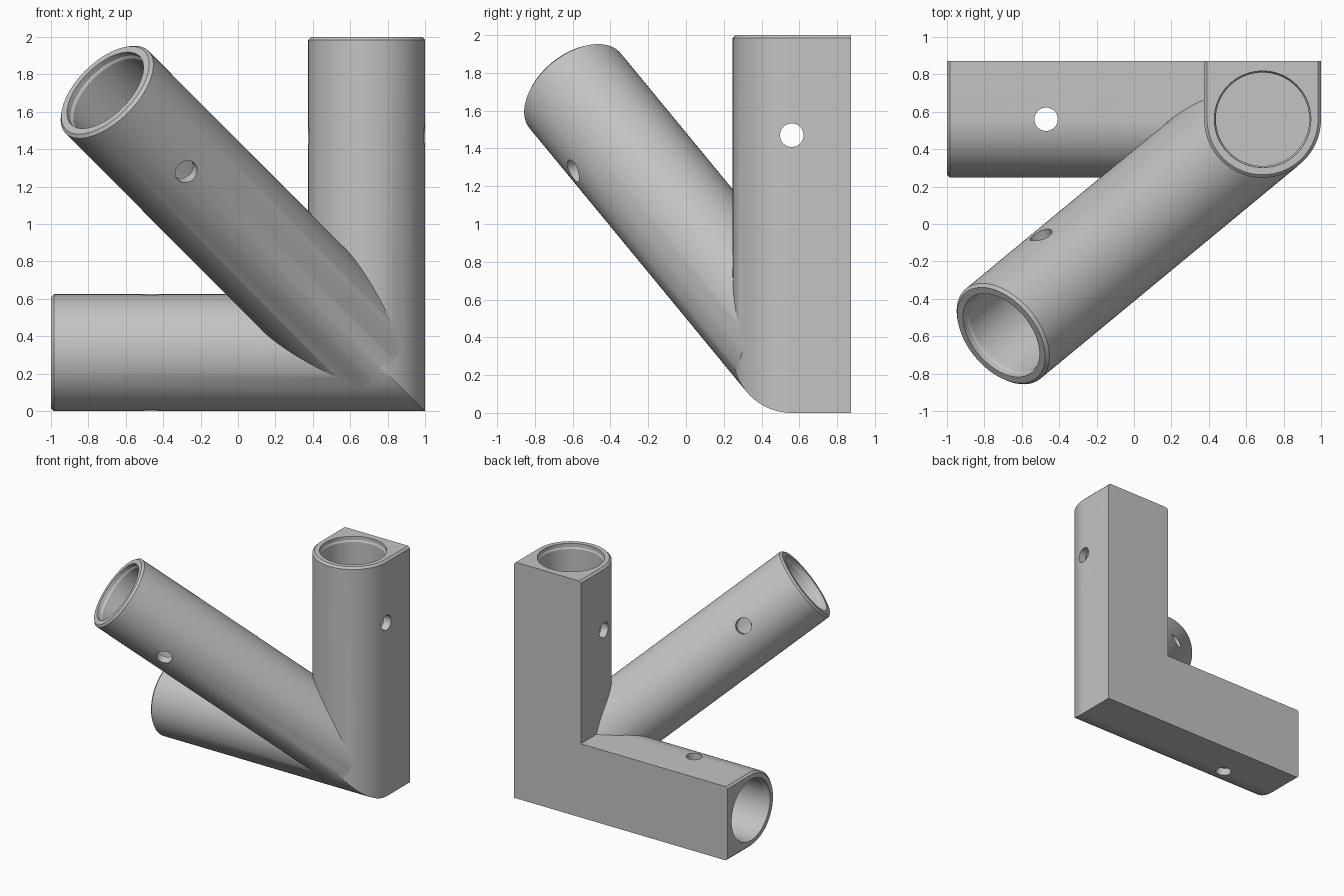
import bpy, bmesh, math
from mathutils import Vector

cube = bpy.data.objects.get("Cube")
if cube:
    bpy.data.objects.remove(cube, do_unlink=True)

R, BORE, PIN = 0.3125, 0.25, 0.0625      # outer, socket and pin radii
CHAMFER, DEPTH, PIN_SETBACK = 0.016, 1.05, 0.53
CORNER = Vector((1 - R, 0.56, R))        # where the three axes meet
BACK = CORNER.y + R

grey = bpy.data.materials.new("light grey")
grey.use_nodes = True
colour = (0.55, 0.55, 0.55, 1)
grey.diffuse_color = colour
grey.node_tree.nodes["Principled BSDF"].inputs["Base Color"].default_value = colour


def loft(name, rings):
    """Skin a list of equal-length point rings and cap both ends."""
    bm = bmesh.new()
    loops = [[bm.verts.new(p) for p in ring] for ring in rings]
    for a, b in zip(loops, loops[1:]):
        for i in range(len(a)):
            j = (i + 1) % len(a)
            bm.faces.new((a[i], a[j], b[j], b[i]))
    bm.faces.new(loops[0])
    bm.faces.new(loops[-1])
    bmesh.ops.recalc_face_normals(bm, faces=bm.faces)
    mesh = bpy.data.meshes.new(name)
    bm.to_mesh(mesh)
    bm.free()
    mesh.materials.append(grey)
    ob = bpy.data.objects.new(name, mesh)
    bpy.context.collection.objects.link(ob)
    return ob


def lathe(name, origin, axis, profile, sides=96):
    """Turn (distance, radius) pairs around an axis."""
    turn = axis.to_track_quat('Z', 'Y')
    rings = []
    for dist, rad in profile:
        angles = [2 * math.pi * i / sides for i in range(sides)]
        rings.append([origin + turn @ Vector((rad * math.cos(a), rad * math.sin(a), dist))
                      for a in angles])
    return loft(name, rings)


def combine(target, other, operation):
    mod = target.modifiers.new(operation.title(), 'BOOLEAN')
    mod.operation, mod.solver, mod.object = operation, 'EXACT', other
    bpy.context.view_layer.objects.active = target
    bpy.ops.object.modifier_apply(modifier=mod.name)
    bpy.data.objects.remove(other, do_unlink=True)


def d_profile(rad):
    """Round front, flat sides and back."""
    steps = 48
    pts = [(CORNER.x + rad * math.cos(a), CORNER.y - rad * math.sin(a))
           for a in (math.pi * i / steps for i in range(steps + 1))]
    return pts + [(CORNER.x - rad, BACK), (CORNER.x + rad, BACK)]


# L-shaped body: two D-section arms meeting at a mitre
full, small = d_profile(R), d_profile(R - CHAMFER)
upright = [[Vector((x, y, z)) for x, y in prof]
           for prof, z in ((small, 2), (full, 2 - CHAMFER))]
mitre = [Vector((x, y, 1 - x)) for x, y in full]
flat = [[Vector((1 - p.z, p.y, 1 - p.x)) for p in ring] for ring in reversed(upright)]
body = loft("three_way_corner_bracket", upright + [mitre] + flat)

# Sloping round arm
slope_end = Vector((-0.71, -0.595, 1.715))
slope = slope_end - CORNER
length = slope.length
slope.normalize()
arm = lathe("sloping_arm", CORNER, slope,
            [(0.03, R), (length - CHAMFER, R), (length, R - CHAMFER)])
combine(body, arm, 'UNION')

# Blind sockets and cross pin holes: end point, arm axis, pin axis
down = Vector((0, -1, 0))
slope_pin = (down - slope * down.dot(slope)).normalized()
X, Z = Vector((1, 0, 0)), Vector((0, 0, 1))
sockets = [(Vector((CORNER.x, CORNER.y, 2)), Z, X),
           (Vector((-1, CORNER.y, CORNER.z)), -X, Z),
           (slope_end, slope, slope_pin)]
for end, axis, pin_axis in sockets:
    bore = lathe("socket_cutter", end, -axis,
                 [(-0.05, BORE + 0.008), (0.03, BORE + 0.008),
                  (0.045, BORE), (DEPTH, BORE)])
    combine(body, bore, 'DIFFERENCE')
    pin = lathe("pin_cutter", end - axis * PIN_SETBACK, pin_axis,
                [(-0.4, PIN), (0.4, PIN)], sides=40)
    combine(body, pin, 'DIFFERENCE')

# Smooth round walls, crisp edges
bpy.ops.object.select_all(action='DESELECT')
body.select_set(True)
bpy.context.view_layer.objects.active = body
bpy.ops.object.shade_smooth_by_angle(angle=math.radians(25))
